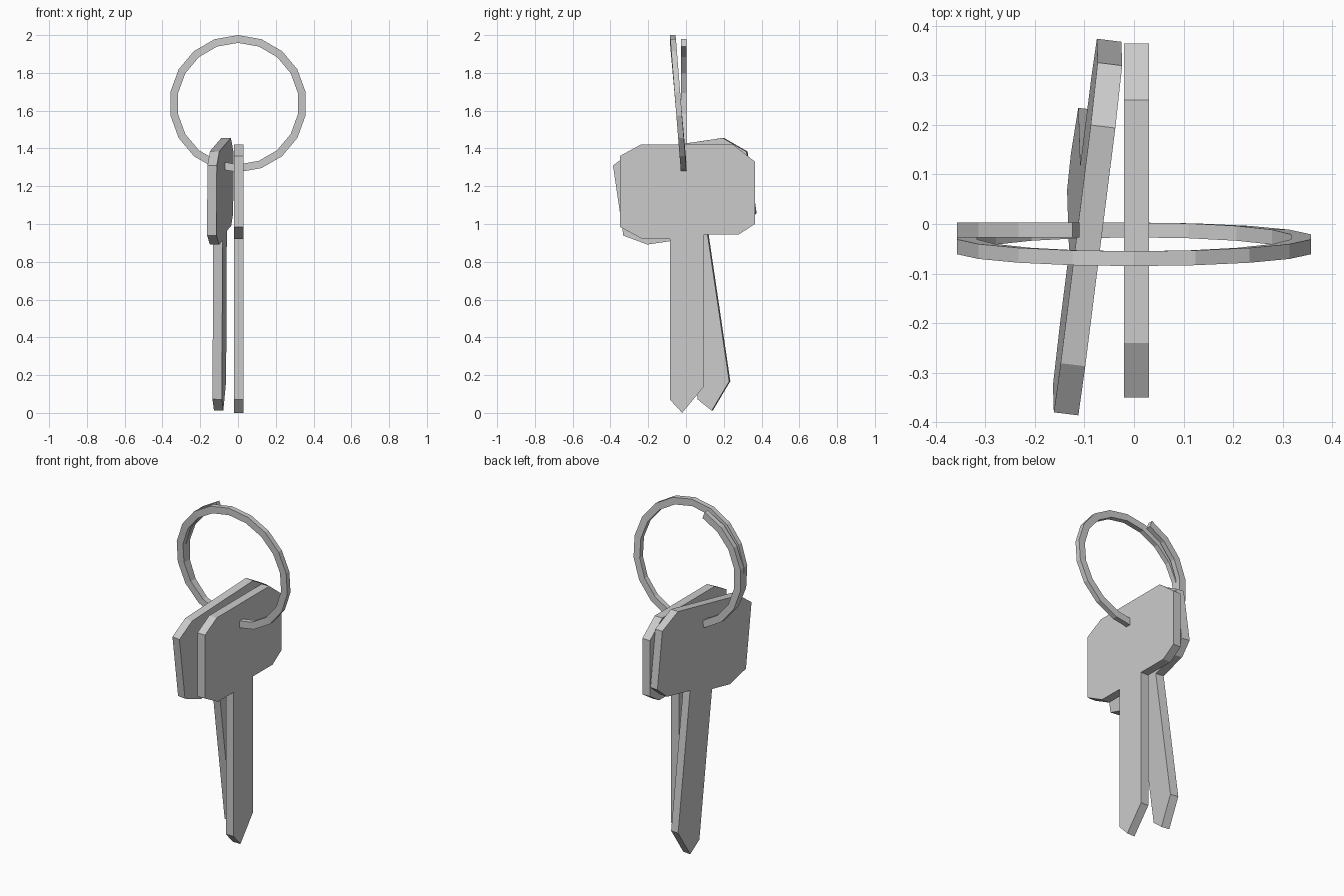
import bpy, bmesh, math
from mathutils import Matrix, Vector

if "Cube" in bpy.data.objects:
    bpy.data.objects.remove(bpy.data.objects["Cube"])

# Key outline in (y, z)
KEY = [(-0.085, 0.07), (-0.02, 0), (0.095, 0.14), (0.095, 0.945), (0.28, 0.945),
       (0.365, 1.0), (0.365, 1.33), (0.25, 1.42), (-0.24, 1.42), (-0.35, 1.36),
       (-0.35, 0.985), (-0.23, 0.92), (-0.085, 0.92)]
THICK = 0.05


def finish(name, bm):
    bmesh.ops.recalc_face_normals(bm, faces=bm.faces)
    me = bpy.data.meshes.new(name)
    bm.to_mesh(me)
    bm.free()
    ob = bpy.data.objects.new(name, me)
    bpy.context.collection.objects.link(ob)
    return ob


def make_key(name, matrix):
    bm = bmesh.new()
    face = bm.faces.new([bm.verts.new((-THICK / 2, y, z)) for y, z in KEY])
    ext = bmesh.ops.extrude_face_region(bm, geom=[face], use_keep_orig=True)
    moved = [g for g in ext["geom"] if isinstance(g, bmesh.types.BMVert)]
    bmesh.ops.translate(bm, verts=moved, vec=(THICK, 0, 0))
    bm.transform(matrix)
    return finish(name, bm)


# Straight key, and a second key swung, turned and leaning beside it
make_key("front_key", Matrix.Translation((0.005, 0, 0)))
swing = Matrix.Translation((0, 0.16, 0.015)) @ Matrix.Rotation(math.radians(8.3), 4, 'X')
turn = Matrix.Rotation(math.radians(-7), 4, 'Z') @ Matrix.Rotation(math.radians(1.3), 4, 'Y')
make_key("swung_key", Matrix.Translation((-0.12, 0, 0)) @ turn @ swing)

# Split ring: a flat back arc running into one full tilted turn
R_OUT, R_IN, CZ, HALF = 0.363, 0.322, 1.637, 0.015
bm = bmesh.new()
loops = []
for deg in range(110, 631, 20):
    a = math.radians(deg)
    y = -0.012 if deg <= 270 else -0.012 - 0.029 * (1 + math.sin(a))
    loops.append([bm.verts.new((r * math.cos(a), y + d, CZ + r * math.sin(a)))
                  for r, d in ((R_OUT, -HALF), (R_OUT, HALF), (R_IN, HALF), (R_IN, -HALF))])
for p, q in zip(loops, loops[1:]):
    for i in range(4):
        j = (i + 1) % 4
        bm.faces.new((p[i], p[j], q[j], q[i]))
bm.faces.new(loops[0])
bm.faces.new(loops[-1])
finish("split_ring", bm)
